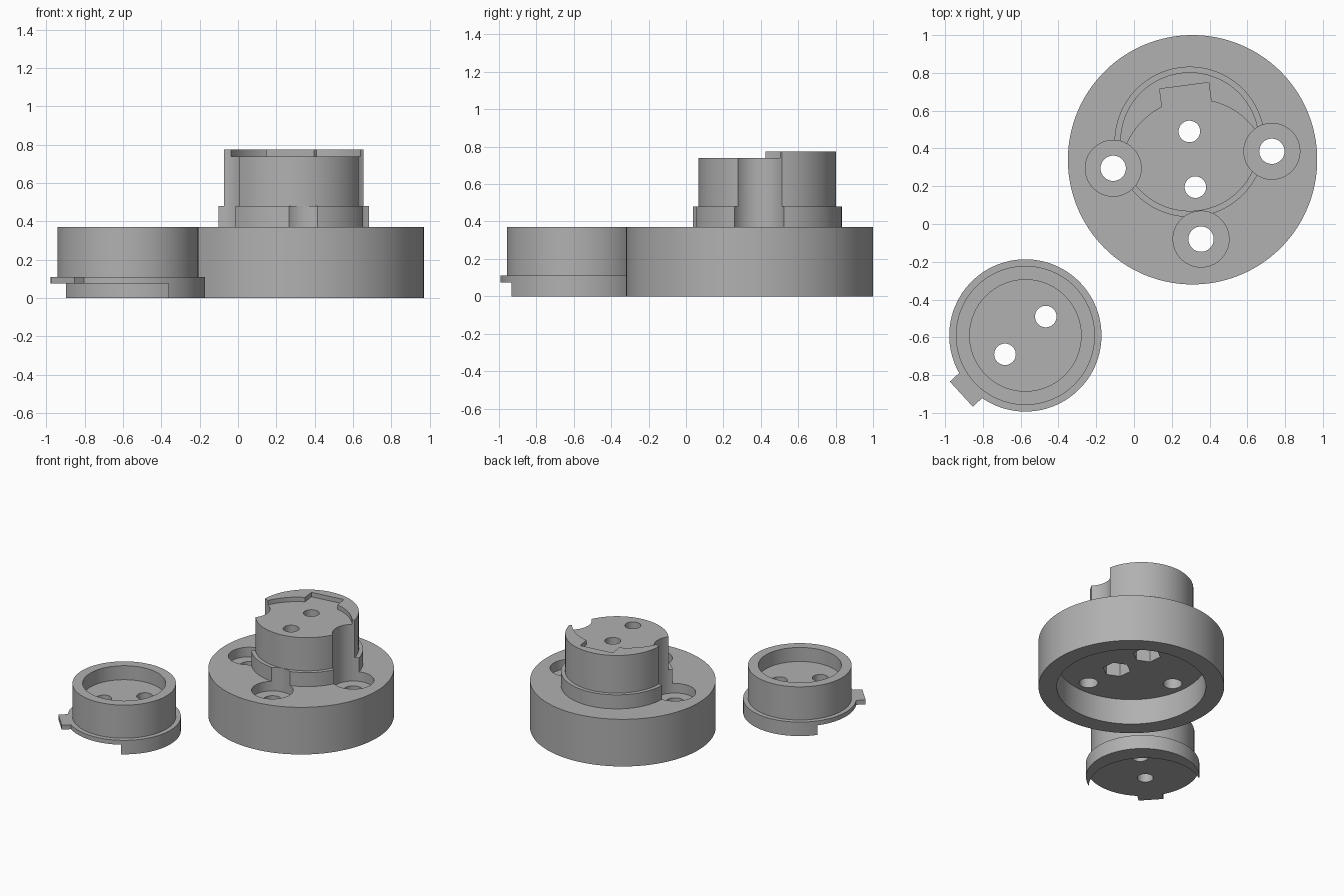
import bpy, math

if "Cube" in bpy.data.objects:
    bpy.data.objects.remove(bpy.data.objects["Cube"])

grey = bpy.data.materials.new("plain_grey")
grey.diffuse_color = (0.44, 0.44, 0.44, 1)
grey.use_nodes = True
grey.node_tree.nodes["Principled BSDF"].inputs["Base Color"].default_value = grey.diffuse_color


def cyl(name, x, y, r, z0, z1, sides=128, turn=0.0):
    bpy.ops.mesh.primitive_cylinder_add(vertices=sides, radius=r, depth=z1 - z0,
                                        location=(x, y, (z0 + z1) / 2),
                                        rotation=(0, 0, math.radians(turn)))
    ob = bpy.context.object
    ob.name = name
    return ob


def box(name, x, y, length, width, z0, z1, turn):
    bpy.ops.mesh.primitive_cube_add(size=1, location=(x, y, (z0 + z1) / 2),
                                    rotation=(0, 0, math.radians(turn)))
    ob = bpy.context.object
    ob.name = name
    ob.scale = (length, width, z1 - z0)
    return ob


def combine(target, tool, operation):
    bpy.context.view_layer.update()
    m = target.modifiers.new("cut", 'BOOLEAN')
    m.object, m.operation, m.solver = tool, operation, 'EXACT'
    bpy.ops.object.select_all(action='DESELECT')
    target.select_set(True)
    bpy.context.view_layer.objects.active = target
    bpy.ops.object.modifier_apply(modifier=m.name)
    bpy.data.objects.remove(tool, do_unlink=True)


def finish(ob):
    ob.data.materials.clear()
    ob.data.materials.append(grey)
    bpy.ops.object.select_all(action='DESELECT')
    ob.select_set(True)
    bpy.context.view_layer.objects.active = ob
    bpy.ops.object.shade_smooth_by_angle(angle=math.radians(30))


# Mount: wide base, stepped off-centre tower
mount = cyl("mount", 0.31, 0.34, 0.66, 0, 0.37, 160)
TX, TY = 0.295, 0.435
combine(mount, cyl("tower_step", TX, TY, 0.398, 0.30, 0.48), 'UNION')
combine(mount, cyl("tower", TX, TY, 0.368, 0.31, 0.775), 'UNION')

# Hollow underside
combine(mount, cyl("underside", 0.31, 0.34, 0.53, -0.2, 0.20), 'DIFFERENCE')

# Seat on the tower top, leaving a raised crescent with a key slot
combine(mount, cyl("seat", 0.323, 0.266, 0.394, 0.74, 0.9), 'DIFFERENCE')
combine(mount, box("key_slot", 0.282, 0.608, 0.25, 0.262, 0.74, 0.9, 97.5), 'DIFFERENCE')

# Three counterbored screw holes around the tower
for x, y in ((-0.11, 0.295), (0.73, 0.385), (0.355, -0.08)):
    combine(mount, cyl("counterbore", x, y, 0.148, 0.295, 1), 'DIFFERENCE')
    combine(mount, cyl("screw_hole", x, y, 0.067, 0.1, 0.5, 48), 'DIFFERENCE')

# Two tower holes with hexagonal nut pockets below
for x, y in ((0.293, 0.49), (0.325, 0.195)):
    combine(mount, cyl("tower_hole", x, y, 0.057, 0.1, 1, 48), 'DIFFERENCE')
    combine(mount, cyl("nut_pocket", x, y, 0.1, 0.1, 0.42, 6, 6), 'DIFFERENCE')
finish(mount)

# Cap: flanged cup with a key tab
CX, CY, A = -0.575, -0.59, 222.5
dx, dy = math.cos(math.radians(A)), math.sin(math.radians(A))
cap = cyl("cap", CX, CY, 0.403, 0, 0.11)
combine(cap, cyl("cup", CX, CY, 0.368, 0.09, 0.37), 'UNION')

# Underside relief leaves a crescent lip opposite the tab
combine(cap, cyl("lip_relief", CX + 0.133 * dx, CY + 0.133 * dy, 0.40, -0.1, 0.075), 'DIFFERENCE')
combine(cap, box("key_tab", CX + 0.38 * dx, CY + 0.38 * dy, 0.16, 0.18, 0.075, 0.11, A), 'UNION')

# Cup interior and screw holes
combine(cap, cyl("cup_hollow", CX, CY, 0.295, 0.26, 0.6), 'DIFFERENCE')
for x, y in ((-0.467, -0.49), (-0.683, -0.69)):
    combine(cap, cyl("cap_hole", x, y, 0.057, -0.1, 0.5, 48), 'DIFFERENCE')
finish(cap)
